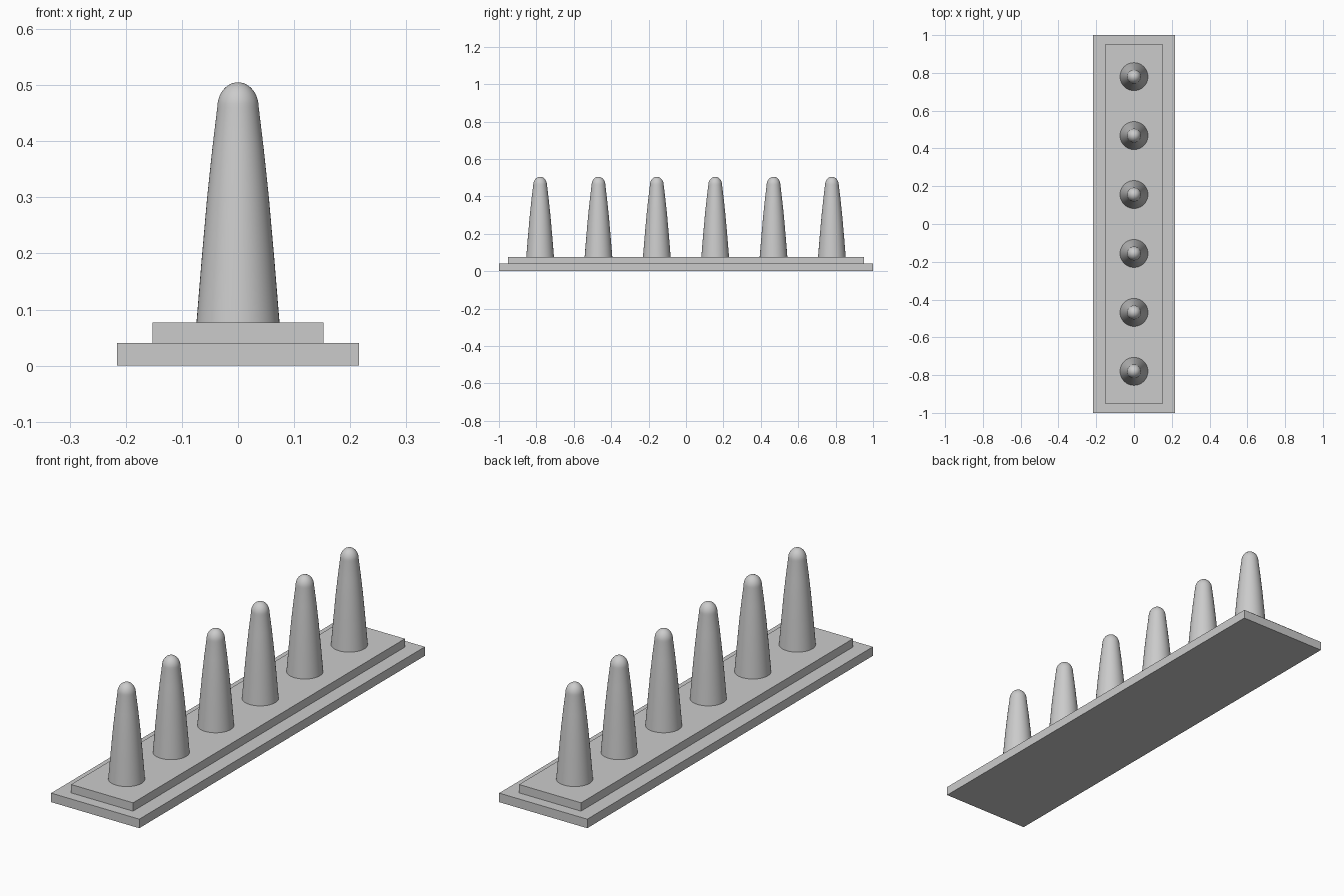
import bpy
import bmesh
import math

cube = bpy.data.objects.get("Cube")
if cube:
    bpy.data.objects.remove(cube, do_unlink=True)

grey = bpy.data.materials.new("light_grey")
grey.use_nodes = True
COLOUR = (0.6, 0.6, 0.6, 1)
grey.diffuse_color = COLOUR
grey.node_tree.nodes["Principled BSDF"].inputs["Base Color"].default_value = COLOUR


def add_object(name, bm):
    mesh = bpy.data.meshes.new(name)
    bmesh.ops.recalc_face_normals(bm, faces=bm.faces)
    bm.to_mesh(mesh)
    bm.free()
    mesh.materials.append(grey)
    obj = bpy.data.objects.new(name, mesh)
    bpy.context.collection.objects.link(obj)
    return obj


def slab(name, width, length, bottom, top):
    bm = bmesh.new()
    bmesh.ops.create_cube(bm, size=1)
    bmesh.ops.scale(bm, vec=(width, length, top - bottom), verts=bm.verts)
    bmesh.ops.translate(bm, vec=(0, 0, (top + bottom) / 2), verts=bm.verts)
    return add_object(name, bm)


def peg(name, y, profile, sides=48):
    # Lathe the profile about the peg's vertical axis
    bm = bmesh.new()
    verts = [bm.verts.new((r, 0, z)) for r, z in profile]
    edges = [bm.edges.new(pair) for pair in zip(verts, verts[1:])]
    bmesh.ops.spin(bm, geom=verts + edges, cent=(0, 0, 0), axis=(0, 0, 1),
                   angle=math.tau, steps=sides)
    bmesh.ops.remove_doubles(bm, verts=bm.verts, dist=0.0001)
    obj = add_object(name, bm)
    obj.location.y = y
    bpy.ops.object.select_all(action="DESELECT")
    obj.select_set(True)
    bpy.context.view_layer.objects.active = obj
    bpy.ops.object.shade_smooth_by_angle(angle=math.radians(40))


# Stepped base
slab("base_plate", 0.432, 2.0, 0, 0.04)
slab("raised_plate", 0.304, 1.904, 0.04, 0.077)

# Tapered wall with a slight bulge, finished by an elliptical dome
profile = [(0, 0.077), (0.074, 0.077), (0.065, 0.187), (0.055, 0.3),
           (0.046, 0.385), (0.037, 0.46)]
DOME_STEPS = 10
for i in range(1, DOME_STEPS + 1):
    a = math.pi / 2 * i / DOME_STEPS
    profile.append((0.037 * math.cos(a), 0.46 + 0.045 * math.sin(a)))

# Row of pegs
for i in range(6):
    peg(f"peg_{i + 1}", (i - 2.5) * 0.312, profile)
